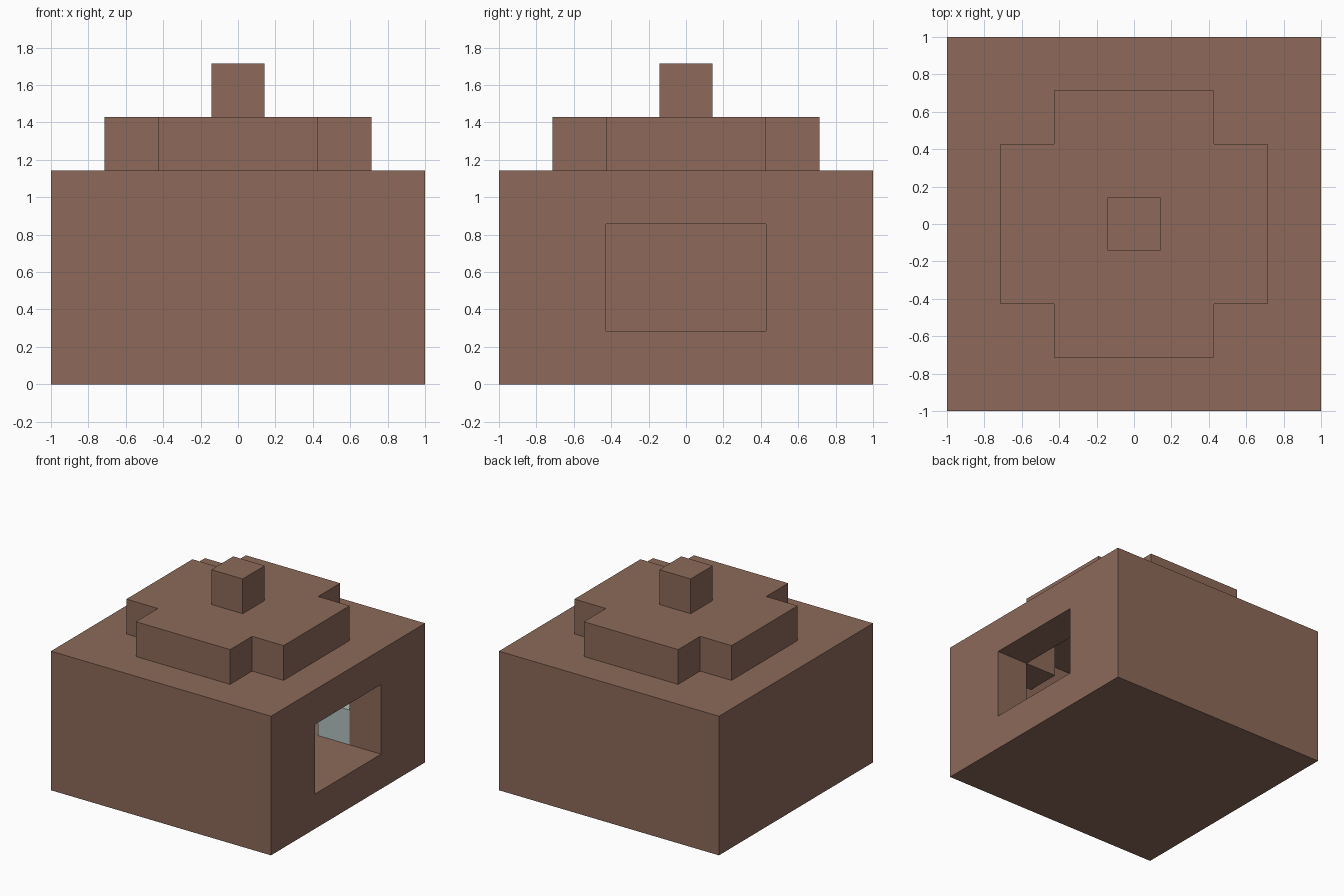
import bpy, bmesh

if "Cube" in bpy.data.objects:
    bpy.data.objects.remove(bpy.data.objects["Cube"], do_unlink=True)

U = 1 / 7  # half of one building block


def material(name, color):
    m = bpy.data.materials.new(name)
    m.use_nodes = True
    m.diffuse_color = (*color, 1)
    m.node_tree.nodes["Principled BSDF"].inputs["Base Color"].default_value = (*color, 1)
    return m


brown = material("warm brown", (0.266, 0.144, 0.102))
pale_blue = material("pale blue grey", (0.44, 0.54, 0.515))


def prism(name, outline, z0, z1, mat=brown):
    """Extrude a flat outline upward; all sizes are in half blocks."""
    bm = bmesh.new()
    base = bm.faces.new([bm.verts.new((x * U, y * U, z0 * U)) for x, y in outline])
    top = bmesh.ops.extrude_face_region(bm, geom=[base])["geom"]
    bmesh.ops.translate(bm, vec=(0, 0, (z1 - z0) * U),
                        verts=[v for v in top if isinstance(v, bmesh.types.BMVert)])
    bmesh.ops.recalc_face_normals(bm, faces=bm.faces)
    mesh = bpy.data.meshes.new(name)
    bm.to_mesh(mesh)
    bm.free()
    mesh.materials.append(mat)
    obj = bpy.data.objects.new(name, mesh)
    bpy.context.collection.objects.link(obj)
    return obj


def rect(x0, x1, y0, y1):
    return [(x0, y0), (x1, y0), (x1, y1), (x0, y1)]


def cross(a, b):
    """Square of half width a with its corners notched back to b."""
    outline = []
    for sx, sy in ((1, 1), (-1, 1), (-1, -1), (1, -1)):
        corner = [(a * sx, b * sy), (b * sx, b * sy), (b * sx, a * sy)]
        outline += corner if sx * sy > 0 else corner[::-1]
    return outline


def cut(target, cutter):
    cutter.hide_render = True
    mod = target.modifiers.new(cutter.name, 'BOOLEAN')
    mod.operation = 'DIFFERENCE'
    mod.solver = 'EXACT'
    mod.object = cutter
    bpy.context.view_layer.objects.active = target
    bpy.ops.object.modifier_apply(modifier=mod.name)
    bpy.data.objects.remove(cutter, do_unlink=True)


# Hollow house body: room, stepped ceiling and side opening
body = prism("house_body", rect(-7, 7, -7, 7), 0, 8)
cut(body, prism("room_cutter", rect(-5, 5, -5, 5), 2, 6))
cut(body, prism("ceiling_cutter", cross(5, 3), 5, 9))
cut(body, prism("doorway_cutter", rect(4, 8, -3, 3), 2, 6))

# Stepped roof and its knob
prism("roof_cap", cross(5, 3), 8, 10)
prism("roof_knob", rect(-1, 1, -1, 1), 10, 12)

# Block standing in the corner of the room
prism("corner_block", rect(3, 5, 3, 5), 2, 4, pale_blue)
